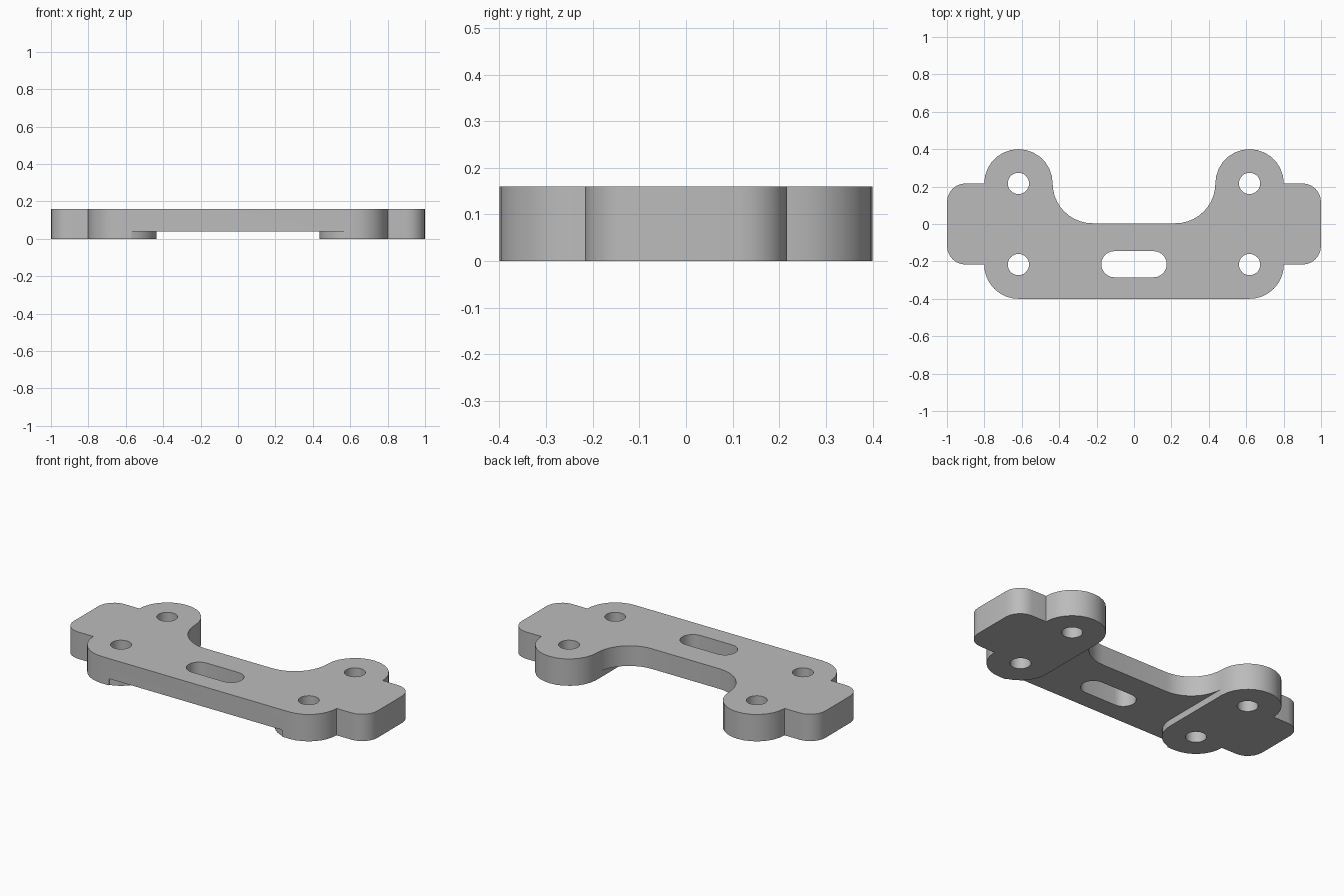
import bpy, bmesh, math

cube = bpy.data.objects.get("Cube")
if cube:
    bpy.data.objects.remove(cube, do_unlink=True)

HX, HY, R = 0.618, 0.217, 0.183      # bolt centre and lobe radius
THICK, PAD = 0.16, 0.04              # full thickness and foot pad height
INNER = HX - R                       # inner edge of the lobes

metal = bpy.data.materials.new("plain grey")
metal.use_nodes = True
grey = (0.5, 0.5, 0.5, 1)
metal.diffuse_color = grey
metal.node_tree.nodes["Principled BSDF"].inputs["Base Color"].default_value = grey


def arc(cx, cy, r, a0, a1, n):
    angles = [math.radians(a0 + (a1 - a0) * i / n) for i in range(n + 1)]
    return [(cx + r * math.cos(a), cy + r * math.sin(a)) for a in angles]


def mirrored(half):
    """Close a right-hand outline with its mirror image."""
    return half + [(-x, y) for x, y in reversed(half)]


def prism(name, outline, z0, z1):
    bm = bmesh.new()
    face = bm.faces.new([bm.verts.new((x, y, z0)) for x, y in outline])
    top = bmesh.ops.extrude_face_region(bm, geom=[face])["geom"]
    bmesh.ops.translate(bm, vec=(0, 0, z1 - z0),
                        verts=[v for v in top if isinstance(v, bmesh.types.BMVert)])
    bmesh.ops.recalc_face_normals(bm, faces=bm.faces)
    mesh = bpy.data.meshes.new(name)
    bm.to_mesh(mesh)
    bm.free()
    mesh.materials.append(metal)
    ob = bpy.data.objects.new(name, mesh)
    bpy.context.collection.objects.link(ob)
    return ob


# Plate outline: front lobe, side ear, back lobe, inner fillet
fillet = 0.213
half = (arc(HX, -HY, R, -90, 0, 8)
        + arc(0.9, -HY + 0.1, 0.1, -90, 0, 6)
        + arc(0.9, HY - 0.1, 0.1, 0, 90, 6)
        + arc(HX, HY, R, 0, 180, 14)
        + arc(INNER - fillet, HY, fillet, 0, -90, 10)[1:])
plate = prism("mounting_plate", mirrored(half), 0, THICK)

# Cutters: recess under the bridge, four bolt holes, centre slot
recess = mirrored([(0.57, -0.5)] + arc(HX, -HY, R, 255, 180, 8) + [(INNER, 0.21)])
cutters = [prism("recess_cutter", recess, -0.1, PAD)]
for sx in (-1, 1):
    for sy in (-1, 1):
        hole = arc(sx * HX, sy * HY, 0.057, 0, 360, 24)[:-1]
        cutters.append(prism("hole_cutter", hole, -0.1, 0.3))
slot = mirrored(arc(0.105, -0.215, 0.07, -90, 90, 12))
cutters.append(prism("slot_cutter", slot, -0.1, 0.3))

bpy.ops.object.select_all(action='DESELECT')
bpy.context.view_layer.objects.active = plate
plate.select_set(True)
for cutter in cutters:
    cutter.hide_render = True
    mod = plate.modifiers.new("cut", 'BOOLEAN')
    mod.operation = 'DIFFERENCE'
    mod.solver = 'EXACT'
    mod.object = cutter
    bpy.ops.object.modifier_apply(modifier=mod.name)
    bpy.data.objects.remove(cutter, do_unlink=True)

bpy.ops.object.shade_smooth_by_angle(angle=math.radians(30))
